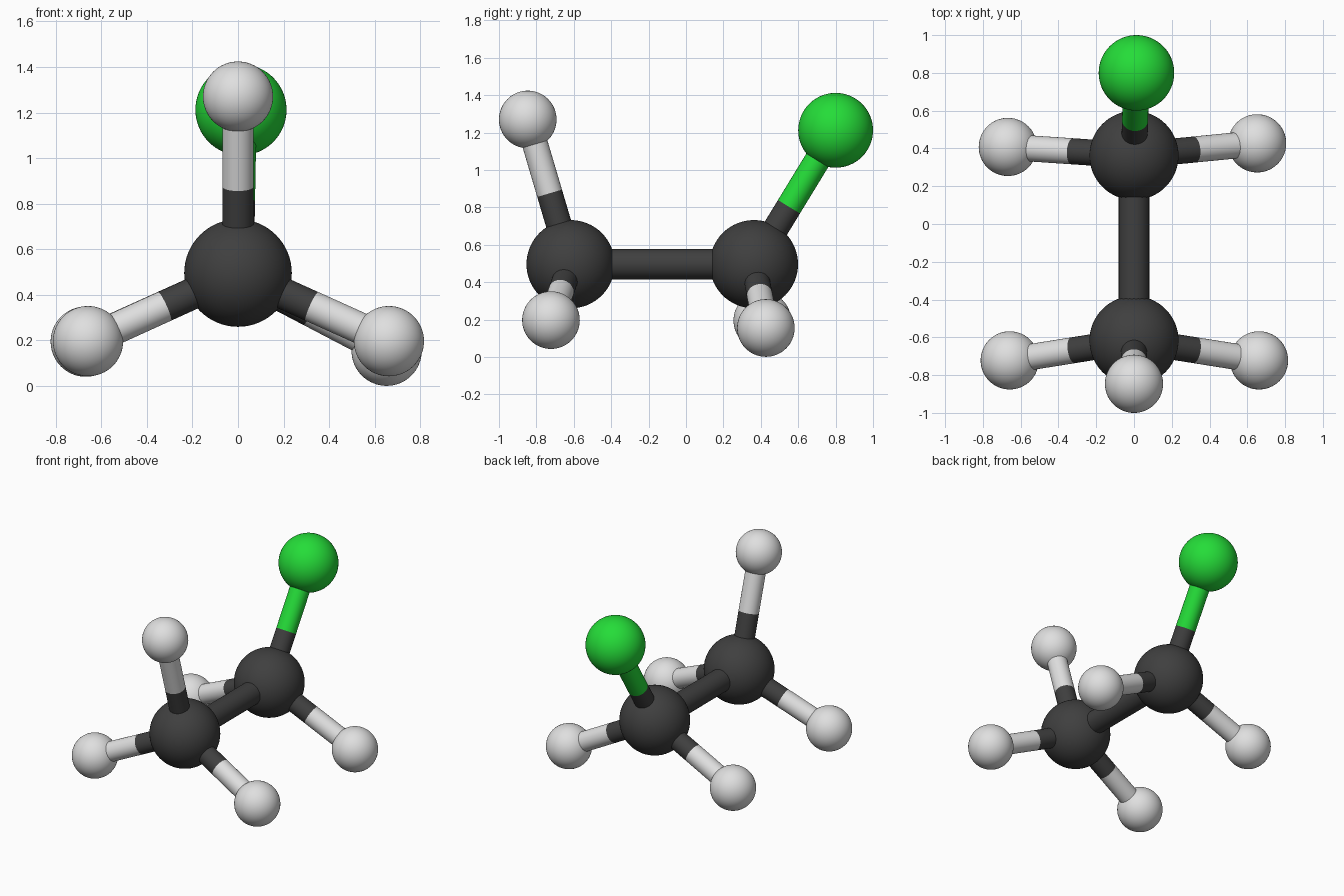
import bpy
from mathutils import Vector

if "Cube" in bpy.data.objects:
    bpy.data.objects.remove(bpy.data.objects["Cube"])


def material(name, color):
    m = bpy.data.materials.new(name)
    m.diffuse_color = (*color, 1.0)
    m.use_nodes = True
    m.node_tree.nodes["Principled BSDF"].inputs["Base Color"].default_value = m.diffuse_color
    return m


DARK = material("charcoal", (0.05, 0.05, 0.05))
WHITE = material("pale grey", (0.74, 0.74, 0.74))
GREEN = material("bright green", (0.018, 0.72, 0.04))


def finish(name, mat):
    ob = bpy.context.object
    ob.name = name
    ob.data.materials.append(mat)
    bpy.ops.object.shade_smooth_by_angle()
    return ob


def ball(name, pos, radius, mat):
    bpy.ops.mesh.primitive_uv_sphere_add(segments=64, ring_count=32, radius=radius, location=pos)
    finish(name, mat)


def stick(name, a, b, radius, mat):
    d = b - a
    bpy.ops.mesh.primitive_cylinder_add(vertices=48, radius=radius, depth=d.length,
                                        location=(a + b) / 2,
                                        rotation=d.to_track_quat('Z', 'Y').to_euler())
    finish(name, mat)


def branch(name, core, tip, radius, mat, split):
    # two-tone stick from the core atom, with an outer atom at its end
    core, tip = Vector(core), Vector(tip)
    mid = core.lerp(tip, split)
    stick(name + "_inner_bond", core, mid, 0.069, DARK)
    stick(name + "_outer_bond", mid, tip, 0.069, mat)
    ball(name + "_atom", tip, radius, mat)


# two large core atoms and the bond joining them
FRONT, BACK = (0, -0.617, 0.496), (0, 0.363, 0.496)
ball("front_core_atom", FRONT, 0.236, DARK)
ball("back_core_atom", BACK, 0.236, DARK)
stick("core_bond", Vector(FRONT), Vector(BACK), 0.081, DARK)

# small pale atoms
for name, core, tip in [
    ("front_top", FRONT, (0.0, -0.846, 1.27)),
    ("front_left", FRONT, (-0.658, -0.722, 0.197)),
    ("front_right", FRONT, (0.662, -0.722, 0.197)),
    ("back_left", BACK, (-0.668, 0.408, 0.195)),
    ("back_right", BACK, (0.652, 0.427, 0.155)),
]:
    branch(name, core, tip, 0.154, WHITE, 0.49)

# green atom
branch("back_top", BACK, (0.013, 0.80, 1.212), 0.2, GREEN, 0.43)
